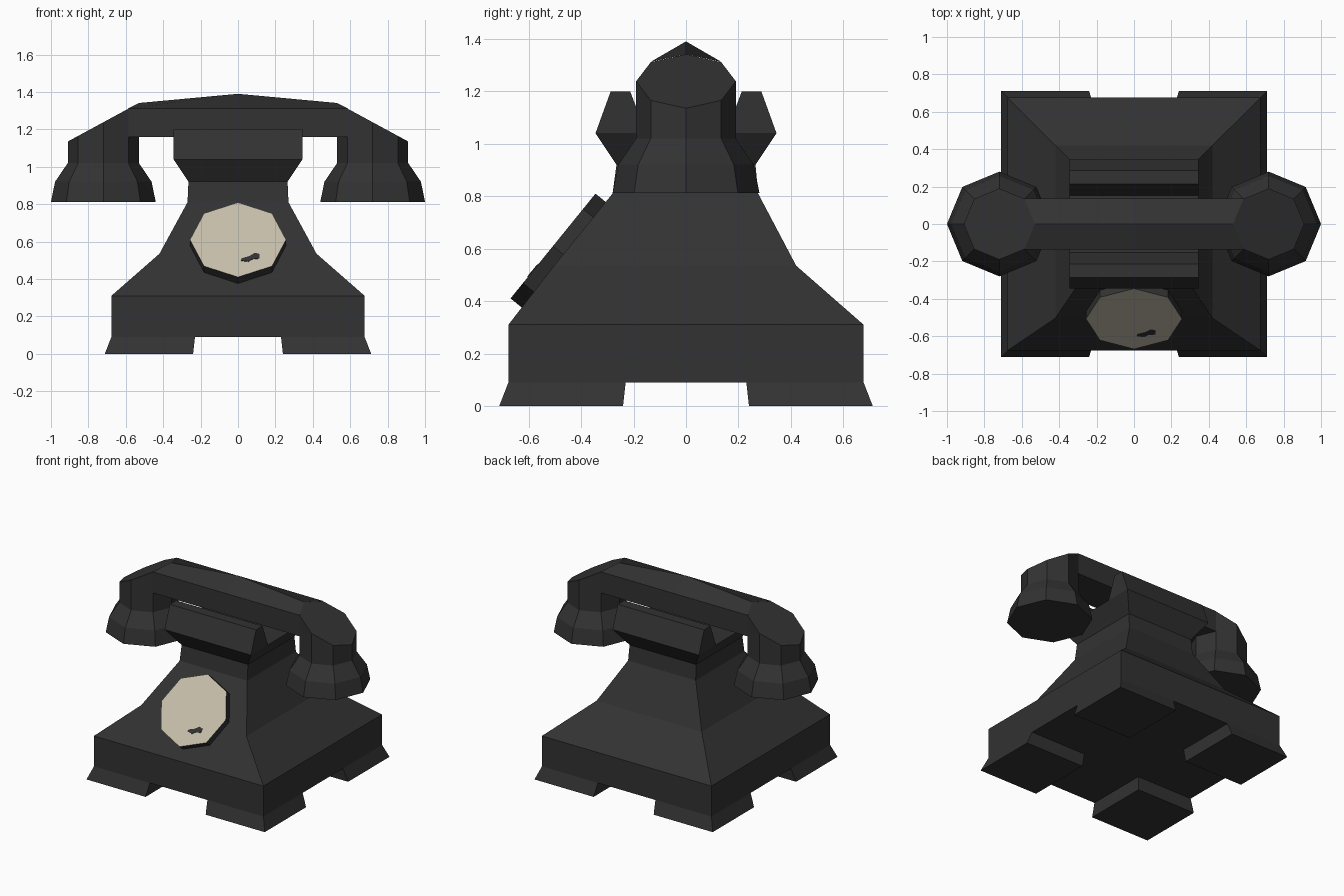
import bpy, bmesh, math
from mathutils import Vector

if "Cube" in bpy.data.objects:
    bpy.data.objects.remove(bpy.data.objects["Cube"])


def material(name, rgb):
    m = bpy.data.materials.new(name)
    m.diffuse_color = (*rgb, 1)
    m.use_nodes = True
    m.node_tree.nodes["Principled BSDF"].inputs["Base Color"].default_value = m.diffuse_color
    return m


BLACK = material("black bakelite", (0.032, 0.032, 0.032))
CREAM = material("cream dial", (0.57, 0.52, 0.41))


def loft(bm, rings, cap_start=True, cap_end=True):
    """Join equal-length rings of points with quads; return the end cap."""
    vs = [[bm.verts.new(p) for p in r] for r in rings]
    n = len(vs[0])
    for a, b in zip(vs, vs[1:]):
        for i in range(n):
            j = (i + 1) % n
            bm.faces.new((a[i], a[j], b[j], b[i]))
    if cap_start:
        bm.faces.new(vs[0][::-1])
    return bm.faces.new(vs[-1]) if cap_end else None


def finish(bm, name, *mats):
    bmesh.ops.recalc_face_normals(bm, faces=bm.faces)
    me = bpy.data.meshes.new(name)
    bm.to_mesh(me)
    bm.free()
    for m in mats:
        me.materials.append(m)
    ob = bpy.data.objects.new(name, me)
    bpy.context.collection.objects.link(ob)
    return ob


def rect(x0, x1, y0, y1, z):
    return [(x0, y0, z), (x1, y0, z), (x1, y1, z), (x0, y1, z)]


# Body: stacked rectangles (half width, front y, back y, height)
bm = bmesh.new()
levels = [(0.677, -0.677, 0.677, 0.09), (0.677, -0.677, 0.677, 0.31),
          (0.42, -0.503, 0.42, 0.535), (0.27, -0.28, 0.275, 0.81),
          (0.265, -0.265, 0.265, 0.92), (0.345, -0.345, 0.345, 1.04)]
loft(bm, [rect(-w, w, f, b, z) for w, f, b, z in levels], cap_end=False)
finish(bm, "body", BLACK)

# Cradle: U-shaped profile running across the top of the body
bm = bmesh.new()
half = [(0.345, 1.04), (0.287, 1.2), (0.213, 1.2), (0.152, 1.04)]
rows = [[[(x, s * y, z) for y, z in half] for x in (-0.345, 0.345)] for s in (1, -1)]
for left, right in rows:
    loft(bm, [left, right])
fl = [bm.verts.new(p) for p in rect(-0.345, 0.345, -0.152, 0.152, 1.04)]
bm.faces.new(fl)
finish(bm, "cradle", BLACK)

# Four flared feet
bm = bmesh.new()
for sx in (1, -1):
    for sy in (1, -1):
        loft(bm, [[(sx * x, sy * y, z) for x, y, z in rect(a, b, a, b, h)]
                  for a, b, h in ((0.24, 0.712, 0), (0.23, 0.677, 0.09))],
             cap_end=False)
finish(bm, "feet", BLACK)

# Dial: tilted octagonal disc with a cream face
up = Vector((0, 0.63, 0.777))
out = Vector((0, -0.777, 0.63))
side = Vector((1, 0, 0))
centre = Vector((0, -0.507, 0.61))


def on_dial(x, u, h):
    return centre + side * x + up * u + out * h


bm = bmesh.new()
octagon = [(0.257 * math.cos(i * math.pi / 4), 0.257 * math.sin(i * math.pi / 4))
           for i in range(8)]
face = loft(bm, [[on_dial(x, u, h) for x, u in octagon] for h in (-0.055, 0)])
face.material_index = 1
finish(bm, "dial", BLACK, CREAM)

# Small dark finger stop on the dial
bm = bmesh.new()
stop = [(0.015, -0.145), (0.055, -0.152), (0.075, -0.135), (0.115, -0.13),
        (0.115, -0.1), (0.09, -0.092), (0.06, -0.115), (0.02, -0.13)]
loft(bm, [[on_dial(x, u, h) for x, u in stop] for h in (0, 0.003)])
finish(bm, "finger_stop", BLACK)

# Handset handle: ridged bar, ends meeting the octagonal ear pieces
bm = bmesh.new()


def handle_ring(x_mid, x_side, ridge):
    return [(x_mid, 0, 1.16), (x_side, -0.135, 1.16), (x_side, -0.135, 1.312),
            (x_mid, 0, ridge), (x_side, 0.135, 1.312), (x_side, 0.135, 1.16)]


loft(bm, [handle_ring(-0.53, -0.586, 1.341), handle_ring(0, 0, 1.39),
          handle_ring(0.53, 0.586, 1.341)], False, False)
finish(bm, "handset_handle", BLACK)

# Ear and mouth pieces: flared octagons with a sloping top
for s, name in ((1, "ear_piece"), (-1, "mouth_piece")):
    bm = bmesh.new()
    rings = []
    for r, z in ((0.28, 0.812), (0.258, 0.92), (0.19, 1.02), (0.19, None)):
        ring = []
        for i in range(8):
            a = i * math.pi / 4
            x = 0.72 + r * math.cos(a)
            h = 1.341 - 0.542 * (x - 0.53) if z is None else z
            ring.append((s * x, r * math.sin(a), h))
        rings.append(ring)
    loft(bm, rings)
    finish(bm, name, BLACK)
